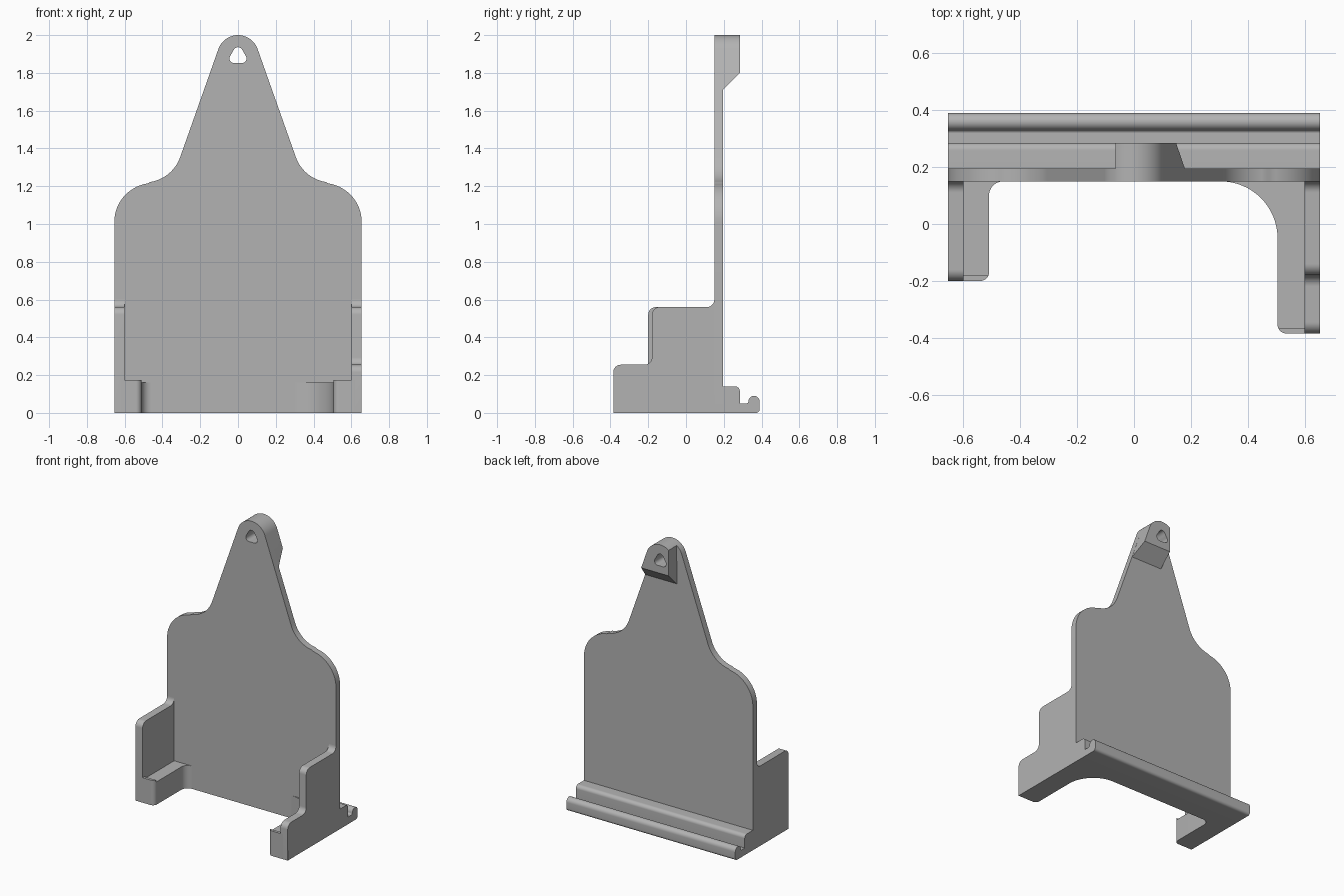
import bpy, bmesh
from math import sin, cos, radians, pi

if "Cube" in bpy.data.objects:
    bpy.data.objects.remove(bpy.data.objects["Cube"], do_unlink=True)

grey = bpy.data.materials.new("plain grey")
grey.use_nodes = True
grey.diffuse_color = (0.45, 0.45, 0.45, 1)
grey.node_tree.nodes["Principled BSDF"].inputs["Base Color"].default_value = (0.45, 0.45, 0.45, 1)

HALF = 0.655                 # half width of the holder
FRONT, BACK = 0.15, 0.195    # faces of the back plate

AXES = {
    "x": lambda a, b, d: (d, a, b),
    "y": lambda a, b, d: (a, d, b),
    "z": lambda a, b, d: (a, b, d),
}


def arc(cx, cy, r, start, end, n=10):
    angles = [radians(start + (end - start) * i / n) for i in range(n + 1)]
    return [(cx + r * cos(a), cy + r * sin(a)) for a in angles]


def prism(name, pts, axis, lo, hi, edit=None):
    """Extrude a closed profile along an axis, with an optional bmesh edit."""
    bm = bmesh.new()
    place = AXES[axis]
    rings = [[bm.verts.new(place(a, b, d)) for a, b in pts] for d in (lo, hi)]
    for ring in rings:
        bm.faces.new(ring)
    for i in range(len(pts)):
        j = (i + 1) % len(pts)
        bm.faces.new((rings[0][i], rings[0][j], rings[1][j], rings[1][i]))
    if edit:
        edit(bm)
    bmesh.ops.recalc_face_normals(bm, faces=bm.faces)
    mesh = bpy.data.meshes.new(name)
    bm.to_mesh(mesh)
    bm.free()
    mesh.materials.append(grey)
    ob = bpy.data.objects.new(name, mesh)
    bpy.context.collection.objects.link(ob)
    return ob


def activate(ob):
    bpy.ops.object.select_all(action="DESELECT")
    ob.select_set(True)
    bpy.context.view_layer.objects.active = ob


# Back plate: shouldered outline tapering to a round hanging tab
half = [(HALF, 0)] + arc(0.448, 1.01, 0.207, 0, 82, 14)
half += arc(0.495, 1.42, 0.2, 262, 199, 12)
half += arc(0, 1.89, 0.11, 19, 90, 14)
outline = half + [(-x, z) for x, z in reversed(half[:-1])]
plate = prism("back_plate", outline, "y", FRONT, BACK)


# Thick boss behind the tab, with a sloped underside
def slope_underside(bm):
    for v in bm.verts:
        if v.co.y > 0.25 and v.co.z < 1.75:
            v.co.z = 1.8
            if v.co.x > 0:
                v.co.x = 0.148


boss_pts = [(-0.065, 1.71), (0.179, 1.71)] + arc(0, 1.89, 0.11, 19, 126, 20)
boss = prism("hanging_boss", boss_pts, "y", BACK, 0.285, slope_underside)

# Three-lobed hanging hole through plate and boss
hole = []
for i in range(48):
    t = 2 * pi * i / 48
    r = 0.042 + 0.006 * cos(3 * (t - pi / 2))
    hole.append((r * cos(t), 1.888 + r * sin(t)))
cutter = prism("hole_cutter", hole, "y", 0.1, 0.35)
cutter.hide_render = True
for ob in (plate, boss):
    mod = ob.modifiers.new("hole", "BOOLEAN")
    mod.operation = "DIFFERENCE"
    mod.solver = "EXACT"
    mod.object = cutter
    activate(ob)
    bpy.ops.object.modifier_apply(modifier=mod.name)
bpy.data.objects.remove(cutter, do_unlink=True)

# Rear rail: ledge, groove and rounded hook lip
rail = [(0.18, 0), (0.18, 0.14)]
rail += arc(0.26, 0.115, 0.025, 90, 0)
rail += [(0.285, 0.05), (0.32, 0.05)]
rail += arc(0.32, 0.06, 0.01, 270, 360, 4)
rail += arc(0.36, 0.06, 0.03, 180, 0, 16)
rail += arc(0.37, 0.02, 0.02, 0, -90)
prism("rear_rail", rail, "x", -HALF, HALF)


# Side arms: floor, front lip and outer wall
def round_outer_rim(bm):
    rim = []
    for e in bm.edges:
        a, b = (v.co for v in e.verts)
        outer = min(abs(a.x), abs(b.x)) > HALF - 0.001
        if outer and max(a.z, b.z) > 0.001 and min(a.y, b.y) < FRONT - 0.0005:
            rim.append(e)
    bmesh.ops.bevel(bm, geom=rim, offset=0.03, offset_type="OFFSET",
                    segments=5, profile=0.5, affect="EDGES", clamp_overlap=True)


def arm(label, side, front, inner, fillet, wall_pts):
    def flip(pts):
        return [(side * x, y) for x, y in pts]

    cx, cy = inner + 0.03, front + 0.03
    floor = [(0.62, 0.16), (0.62, front)]
    floor += arc(cx, cy, 0.03, 270, 180)
    floor += arc(inner - fillet, FRONT - fillet, fillet, 0, 90, 16)
    floor += [(inner - fillet, 0.16)]
    prism(label + "_floor", flip(floor), "z", 0, 0.16)
    lip = [(0.62, front + 0.02), (0.62, front)] + arc(cx, cy, 0.03, 270, 199.5, 8)
    prism(label + "_lip", flip(lip), "z", 0.15, 0.175)
    wall = [(0.16, 0), (front, 0)] + wall_pts
    wall += arc(0.11, 0.6, 0.04, 270, 360) + [(0.16, 0.6)]
    prism(label + "_wall", wall, "x", side * 0.6, side * HALF, round_outer_rim)


arm("right", -1, -0.2, 0.51, 0.05, arc(-0.16, 0.52, 0.04, 180, 90))
stepped = arc(-0.345, 0.215, 0.04, 180, 90)
stepped += arc(-0.22, 0.295, 0.04, 270, 360)
stepped += arc(-0.14, 0.52, 0.04, 180, 90)
arm("left", 1, -0.385, 0.505, 0.2, stepped)

# Smooth the curved surfaces, keep real edges sharp
for ob in list(bpy.context.collection.objects):
    if ob.type == "MESH" and grey.name in ob.data.materials:
        activate(ob)
        bpy.ops.object.shade_smooth_by_angle(angle=radians(30))
